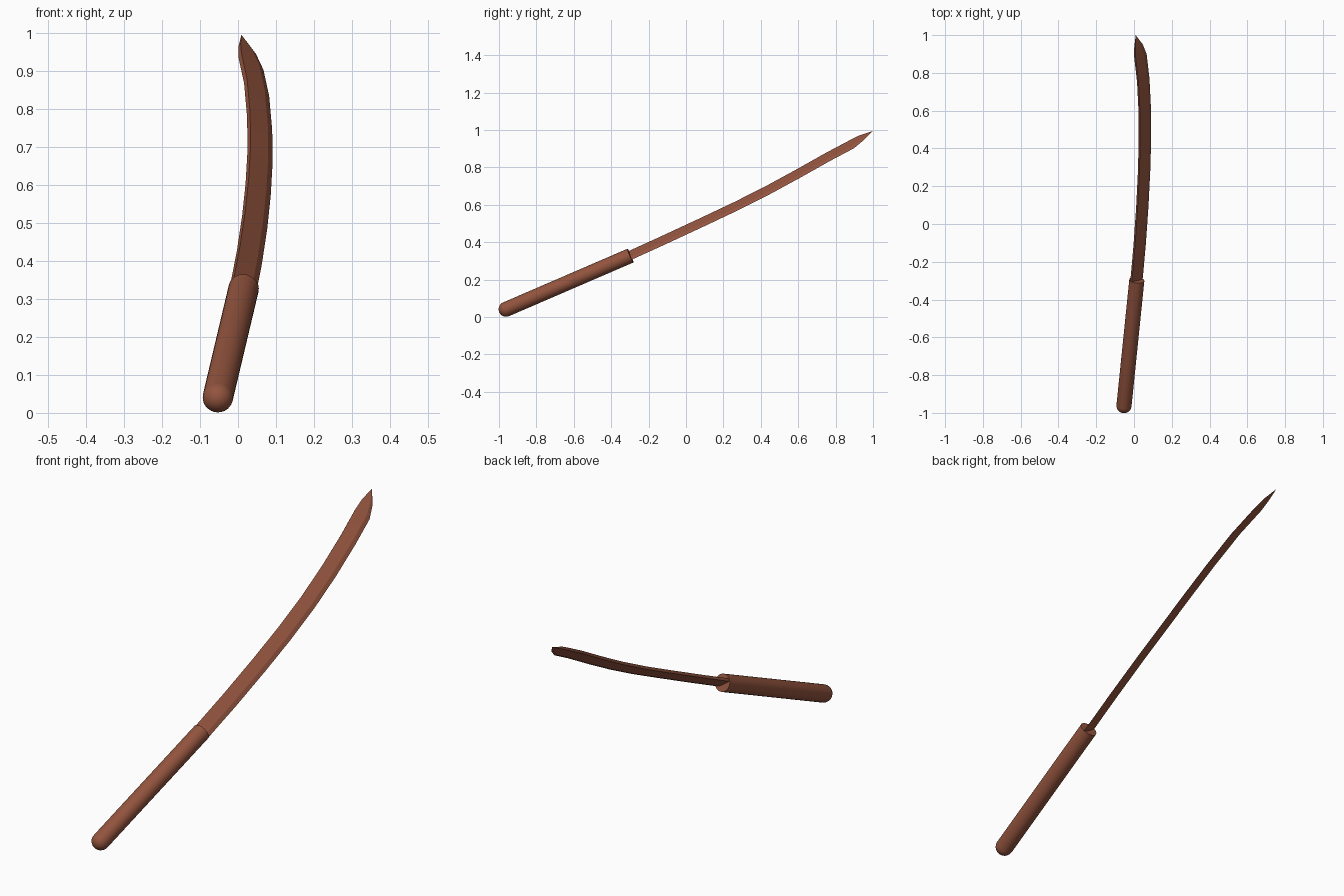
import bpy, bmesh, math
from mathutils import Vector

if "Cube" in bpy.data.objects:
    bpy.data.objects.remove(bpy.data.objects["Cube"])

mat = bpy.data.materials.new("brown")
mat.diffuse_color = (0.29, 0.088, 0.048, 1)
mat.use_nodes = True
mat.node_tree.nodes["Principled BSDF"].inputs["Base Color"].default_value = mat.diffuse_color


def loft(name, rings, tip, smooth_angle):
    """Skin a list of closed rings, capping the start and ending in a point."""
    bm = bmesh.new()
    loops = [[bm.verts.new(p) for p in ring] for ring in rings]
    n = len(loops[0])
    for a, b in zip(loops, loops[1:]):
        for i in range(n):
            j = (i + 1) % n
            bm.faces.new((a[i], a[j], b[j], b[i]))
    bm.faces.new(loops[0][::-1])
    point = bm.verts.new(tip)
    for i in range(n):
        bm.faces.new((loops[-1][i], loops[-1][(i + 1) % n], point))
    bmesh.ops.recalc_face_normals(bm, faces=bm.faces)
    mesh = bpy.data.meshes.new(name)
    bm.to_mesh(mesh)
    bm.free()
    mesh.materials.append(mat)
    obj = bpy.data.objects.new(name, mesh)
    bpy.context.collection.objects.link(obj)
    bpy.ops.object.select_all(action='DESELECT')
    obj.select_set(True)
    bpy.context.view_layer.objects.active = obj
    bpy.ops.object.shade_smooth_by_angle(angle=math.radians(smooth_angle))
    return obj


# Frame along the sword: axis, sideways, upwards
pommel = Vector((-0.053, -0.962, 0.041))
collar = Vector((0.015, -0.297, 0.328))
axis = (collar - pommel).normalized()
side = axis.cross(Vector((0, 0, 1))).normalized()
up = side.cross(axis)

# Handle: round rod with a domed end
R, SIDES = 0.040, 24
length = (collar - pommel).length
profile = [(-R * math.cos(math.radians(a)), R * math.sin(math.radians(a)))
           for a in (15, 30, 45, 60, 75, 90)] + [(length, R)]
rings = [[pommel + axis * t + (side * math.cos(k) + up * math.sin(k)) * r
          for k in (2 * math.pi * i / SIDES for i in range(SIDES))]
         for t, r in reversed(profile)]
loft("handle", rings, pommel - axis * R, 40)


# Blade: wedge section from the flat back to the cutting edge
def section(back, edge, flow, thick):
    across = edge - back
    normal = across.cross(flow).normalized() * thick / 2
    ridge = back + across * 0.75
    return [back + normal, ridge + normal, edge, ridge - normal, back - normal]


path = [Vector(p) for p in (
    (0.010, -0.335, 0.309), (0.016, -0.29, 0.330), (0.032, -0.11, 0.412),
    (0.046, 0.09, 0.505), (0.055, 0.27, 0.590), (0.060, 0.44, 0.676),
    (0.059, 0.60, 0.763), (0.051, 0.76, 0.853), (0.036, 0.89, 0.922))]
half = Vector((0.031, 0.009, -0.0195))
rings = []
for i, c in enumerate(path):
    flow = path[min(i + 1, len(path) - 1)] - path[max(i - 1, 0)]
    rings.append(section(c - half, c + half, flow, 0.014))
# Angled tip running to the back of the blade
rings.append(section(Vector((0.004, 0.93, 0.967)), Vector((0.047, 0.95, 0.945)),
                     axis, 0.011))
loft("blade", rings, Vector((0.009, 1.0, 0.995)), 20)
